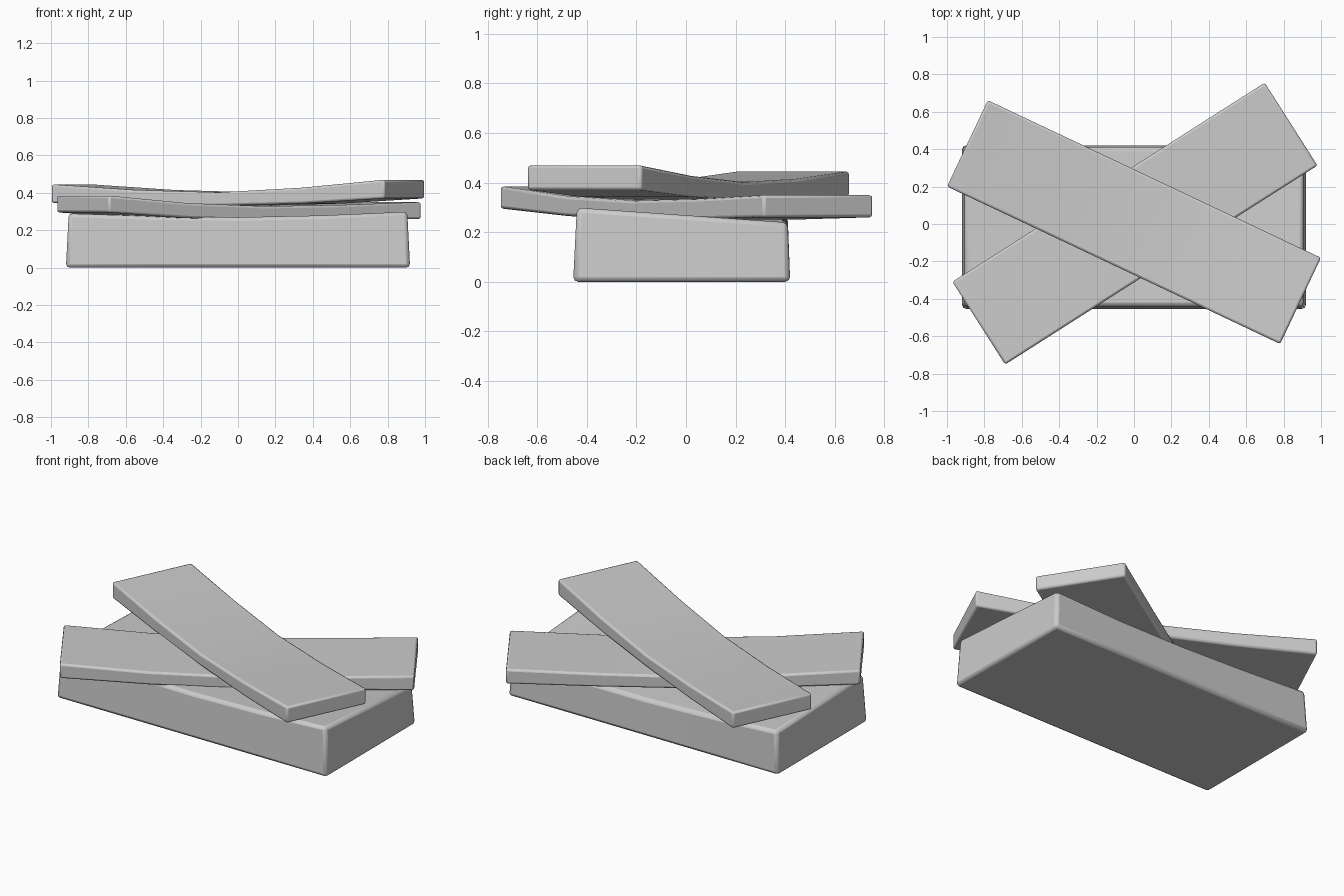
import bpy, bmesh, math
from mathutils import Matrix

if "Cube" in bpy.data.objects:
    bpy.data.objects.remove(bpy.data.objects["Cube"], do_unlink=True)

stone = bpy.data.materials.new("pale_grey")
stone.use_nodes = True
GREY = (0.6, 0.6, 0.6, 1)
stone.diffuse_color = GREY
stone.node_tree.nodes["Principled BSDF"].inputs["Base Color"].default_value = GREY


def slab(name, sections, bevel, matrix):
    """Bridge a row of four-cornered sections into a closed, bevelled block."""
    bm = bmesh.new()
    rings = [[bm.verts.new(p) for p in s] for s in sections]
    for a, b in zip(rings, rings[1:]):
        for i in range(4):
            j = (i + 1) % 4
            bm.faces.new((a[i], a[j], b[j], b[i]))
    bm.faces.new(rings[0])
    bm.faces.new(rings[-1])
    bmesh.ops.recalc_face_normals(bm, faces=bm.faces)
    bm.transform(matrix)
    mesh = bpy.data.meshes.new(name)
    bm.to_mesh(mesh)
    bm.free()
    mesh.materials.append(stone)
    ob = bpy.data.objects.new(name, mesh)
    bpy.context.collection.objects.link(ob)
    mod = ob.modifiers.new("soft_edges", "BEVEL")
    mod.width = bevel
    mod.segments = 2
    mod.limit_method = "ANGLE"
    mod.angle_limit = math.radians(40)
    bpy.context.view_layer.objects.active = ob
    ob.select_set(True)
    bpy.ops.object.shade_smooth_by_angle(angle=math.radians(50))
    ob.select_set(False)
    return ob


def plank(name, length, width, tops, bottoms, angle, centre):
    """Sagging board, level across its width."""
    h = width / 2
    sections = []
    for i, (t, b) in enumerate(zip(tops, bottoms)):
        x = length * (i / (len(tops) - 1) - 0.5)
        sections.append([(x, -h, b), (x, h, b), (x, h, t), (x, -h, t)])
    turn = Matrix.Rotation(math.radians(angle), 4, "Z")
    return slab(name, sections, 0.012, Matrix.Translation((*centre, 0)) @ turn)


# Base block: tapered sides, top dips in the middle and falls to the back
front_z = (0.29, 0.275, 0.27, 0.28, 0.30)
back_z = (0.265, 0.24, 0.225, 0.225, 0.24)
base = []
for i, (f, b) in enumerate(zip(front_z, back_z)):
    s = i / 2 - 1
    base.append([(0.92 * s, -0.455, 0), (0.92 * s, 0.42, 0),
                 (0.905 * s, 0.41, b), (0.905 * s, -0.44, f)])
slab("base_block", base, 0.02, Matrix())

# Two crossed boards
plank("lower_plank", 1.98, 0.525, (0.385, 0.345, 0.328, 0.335, 0.35),
      (0.295, 0.265, 0.25, 0.252, 0.26), 32.5, (0.005, 0.002))
plank("upper_plank", 1.97, 0.51, (0.445, 0.415, 0.402, 0.427, 0.47),
      (0.345, 0.332, 0.33, 0.342, 0.37), -25.3, (0, 0.01))
